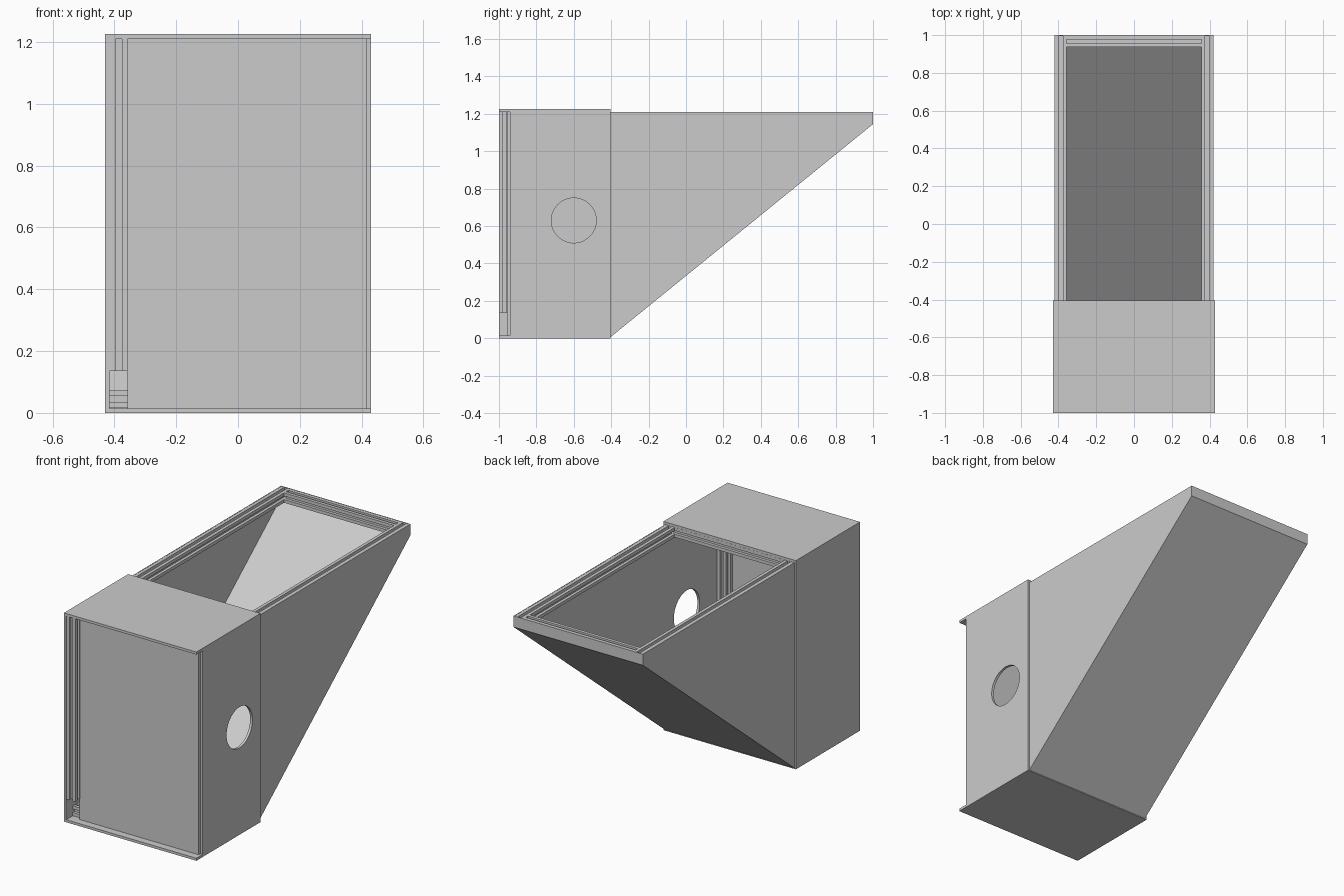
import bpy, bmesh, math
from mathutils import Matrix, Vector

cube = bpy.data.objects.get("Cube")
if cube:
    bpy.data.objects.remove(cube, do_unlink=True)

grey = bpy.data.materials.new("plain grey")
grey.use_nodes = True
grey.diffuse_color = (0.6, 0.6, 0.6, 1)
grey.node_tree.nodes["Principled BSDF"].inputs["Base Color"].default_value = (0.6, 0.6, 0.6, 1)


def prism(name, points, offset):
    """Solid made by sweeping a flat outline along an offset."""
    bm = bmesh.new()
    face = bm.faces.new([bm.verts.new(p) for p in points])
    swept = bmesh.ops.extrude_face_region(bm, geom=[face], use_keep_orig=True)
    verts = [v for v in swept["geom"] if isinstance(v, bmesh.types.BMVert)]
    bmesh.ops.translate(bm, verts=verts, vec=offset)
    bmesh.ops.recalc_face_normals(bm, faces=bm.faces)
    mesh = bpy.data.meshes.new(name)
    bm.to_mesh(mesh)
    bm.free()
    mesh.materials.append(grey)
    ob = bpy.data.objects.new(name, mesh)
    bpy.context.collection.objects.link(ob)
    return ob


def box(name, lo, hi):
    x, y, z = lo
    X, Y, Z = hi
    return prism(name, [(x, y, z), (X, y, z), (X, Y, z), (x, Y, z)], (0, 0, Z - z))


def rail(name, start, end):
    """Square bar with a slot along each side, between two centre points."""
    half, slot, depth = 0.029, 0.01, 0.017
    quarter = [(half, -half), (half, -slot), (half - depth, -slot),
               (half - depth, slot), (half, slot)]
    start, end = Vector(start), Vector(end)
    along = (end - start).normalized()
    side = Vector((1, 0, 0)) if abs(along.x) < 0.5 else Vector((0, 1, 0))
    other = along.cross(side)
    outline = []
    for k in range(4):
        turn = Matrix.Rotation(k * math.pi / 2, 2)
        for p in quarter:
            q = turn @ Vector(p)
            outline.append(start + side * q.x + other * q.y)
    return prism(name, outline, end - start)


W, T, H = 0.43, 0.015, 1.225      # half width, panel thickness, height
IN = W - T                        # inner half width
R = IN - 0.029                    # rail centre line
TOP = H - T                       # underside of top panel
BACK = -0.405                     # rear of the box

# Box panels
box("bottom_panel", (-W, -1, 0), (W, BACK, T))
box("top_panel", (-W, -1, TOP), (W, BACK, H))
box("right_wall", (-W, -1, T), (-IN, BACK, TOP))
left_wall = box("left_wall", (IN, -0.941, T), (W, BACK, TOP))
box("front_panel", (-0.358, -0.957, T), (IN, -0.941, TOP))

# Round opening in the left wall
bpy.ops.mesh.primitive_cylinder_add(vertices=64, radius=0.12, depth=0.2,
                                    location=(W, -0.6, 0.63),
                                    rotation=(0, math.pi / 2, 0))
cutter = bpy.context.object
cutter.name = "hole_cutter"
cutter.hide_render = True
mod = left_wall.modifiers.new("hole", "BOOLEAN")
mod.operation = "DIFFERENCE"
mod.solver = "EXACT"
mod.object = cutter
bpy.context.view_layer.objects.active = left_wall
bpy.ops.object.modifier_apply(modifier="hole")
bpy.data.objects.remove(cutter, do_unlink=True)

# Chute: two tapered sides, sloping floor and short end
LIP = 1.145
for name, x in (("chute_left_side", IN), ("chute_right_side", -IN - 0.005)):
    prism(name, [(x, BACK, 0.005), (x, BACK, TOP), (x, 1, TOP), (x, 1, LIP)], (0.005, 0, 0))
prism("chute_floor", [(-IN, BACK, 0.005), (-IN, 1, LIP), (-IN, 1, LIP + 0.006),
                      (-IN, BACK, 0.011)], (2 * IN, 0, 0))
box("chute_end", (-IN, 0.995, LIP), (IN, 1, TOP))

# Slotted rails round the chute opening
zr = TOP - 0.03
rail("chute_left_rail", (R, BACK, zr), (R, 0.995, zr))
rail("chute_right_rail", (-R, BACK, zr), (-R, 0.995, zr))
rail("chute_end_rail", (-0.357, 0.966, zr), (0.357, 0.966, zr))
rail("chute_inner_rail", (-IN, BACK - 0.03, zr), (IN, BACK - 0.03, zr))

# Slotted rails behind the front panel
rail("front_right_post", (-R, -0.97, 0.135), (-R, -0.97, TOP))
rail("front_left_post", (R, -0.911, T), (R, -0.911, TOP))
rail("front_bottom_rail", (-IN, -0.911, T + 0.03), (0.357, -0.911, T + 0.03))
rail("front_top_rail", (-IN, -0.911, zr), (0.357, -0.911, zr))
